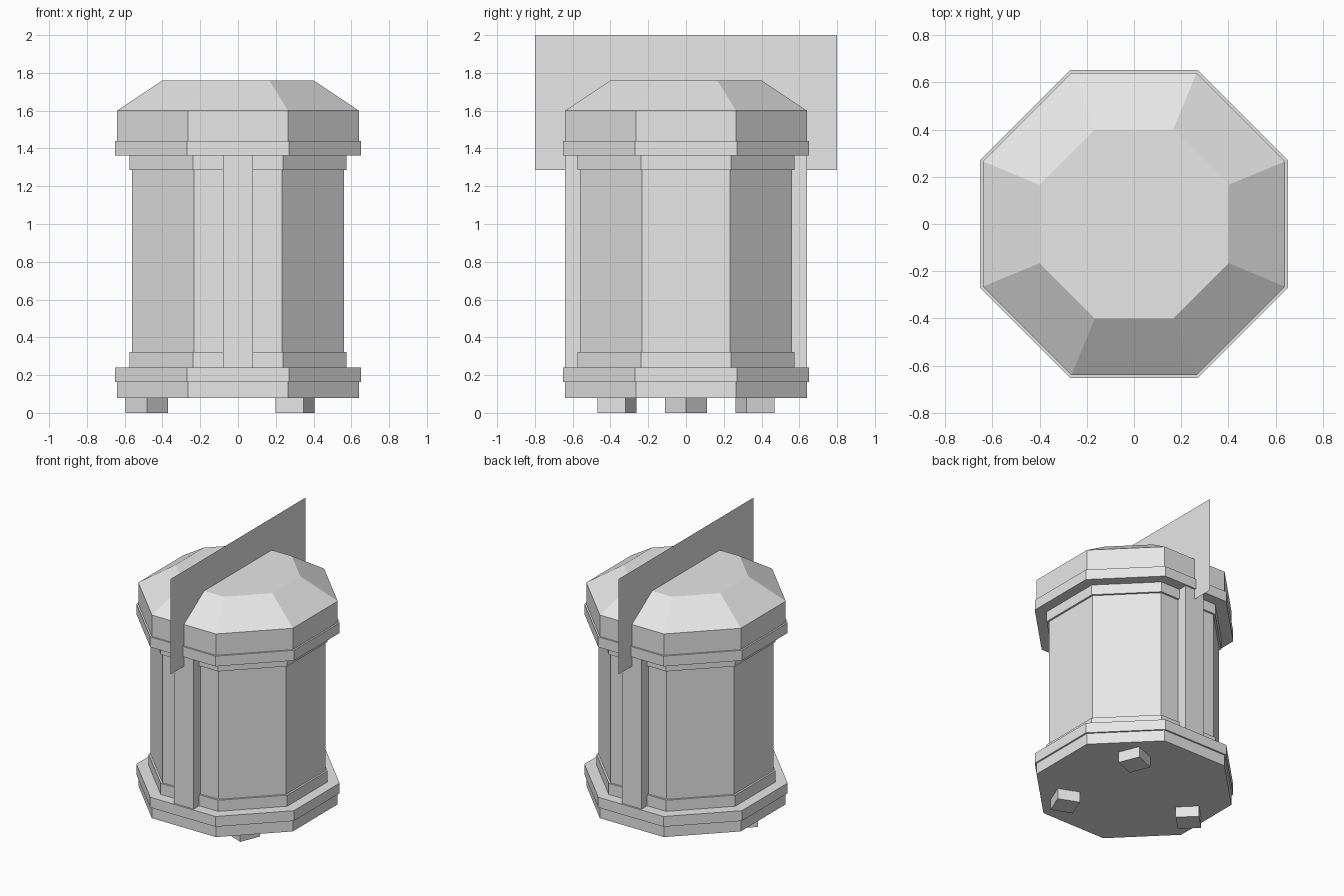
import bpy
import bmesh
import math
from mathutils import Matrix, Vector

cube = bpy.data.objects.get("Cube")
if cube:
    bpy.data.objects.remove(cube, do_unlink=True)

grey = bpy.data.materials.new("plain_grey")
grey.use_nodes = True
grey.diffuse_color = (0.8, 0.8, 0.8, 1)
grey.node_tree.nodes["Principled BSDF"].inputs["Base Color"].default_value = (0.8, 0.8, 0.8, 1)


def finish(name, bm):
    mesh = bpy.data.meshes.new(name)
    bm.to_mesh(mesh)
    bm.free()
    mesh.materials.append(grey)
    obj = bpy.data.objects.new(name, mesh)
    bpy.context.collection.objects.link(obj)
    return obj


def octagon_stack(name, profile):
    """Eight-sided solid from (apothem, height) rings, capped at both ends."""
    bm = bmesh.new()
    rings = []
    for apothem, z in profile:
        radius = apothem / math.cos(math.pi / 8)
        angles = [math.pi / 8 + i * math.pi / 4 for i in range(8)]
        rings.append([bm.verts.new((radius * math.cos(a), radius * math.sin(a), z)) for a in angles])
    for low, high in zip(rings, rings[1:]):
        for i in range(8):
            j = (i + 1) % 8
            bm.faces.new((low[i], low[j], high[j], high[i]))
    bm.faces.new(rings[0][::-1])
    bm.faces.new(rings[-1])
    return finish(name, bm)


def box(name, centre, size, angle=0):
    bm = bmesh.new()
    bmesh.ops.create_cube(bm, size=1)
    turn = Matrix.Rotation(math.radians(angle), 4, "Z")
    bm.transform(Matrix.Translation(centre) @ turn @ Matrix.Diagonal(Vector((*size, 1))))
    return finish(name, bm)


# Stepped base, body with trim bands, and chamfered lid
octagon_stack("base", [(0.64, 0.08), (0.64, 0.163), (0.652, 0.163), (0.652, 0.24)])
octagon_stack("body", [(0.574, 0.24), (0.574, 0.323), (0.56, 0.323),
                       (0.56, 1.287), (0.574, 1.287), (0.574, 1.363)])
octagon_stack("lid", [(0.652, 1.363), (0.652, 1.44), (0.64, 1.44), (0.64, 1.6), (0.4, 1.76)])

# Upright posts on the front and back
for name, side in (("front_post", -1), ("back_post", 1)):
    box(name, (0, side * 0.585, 0.8), (0.16, 0.11, 1.13))

# Three turned feet
for name, x, y, angle in (("right_foot", -0.482, 0, 45),
                          ("front_foot", 0.302, -0.365, -22),
                          ("back_foot", 0.302, 0.365, 22)):
    box(name, (x, y, 0.041), (0.159, 0.159, 0.082), angle)

# Thin upright sheet through the lid, running front to back
bm = bmesh.new()
bm.faces.new([bm.verts.new((0, y, z)) for y, z in
              ((-0.8, 1.287), (0.8, 1.287), (0.8, 2), (-0.8, 2))])
finish("handle_sheet", bm)
